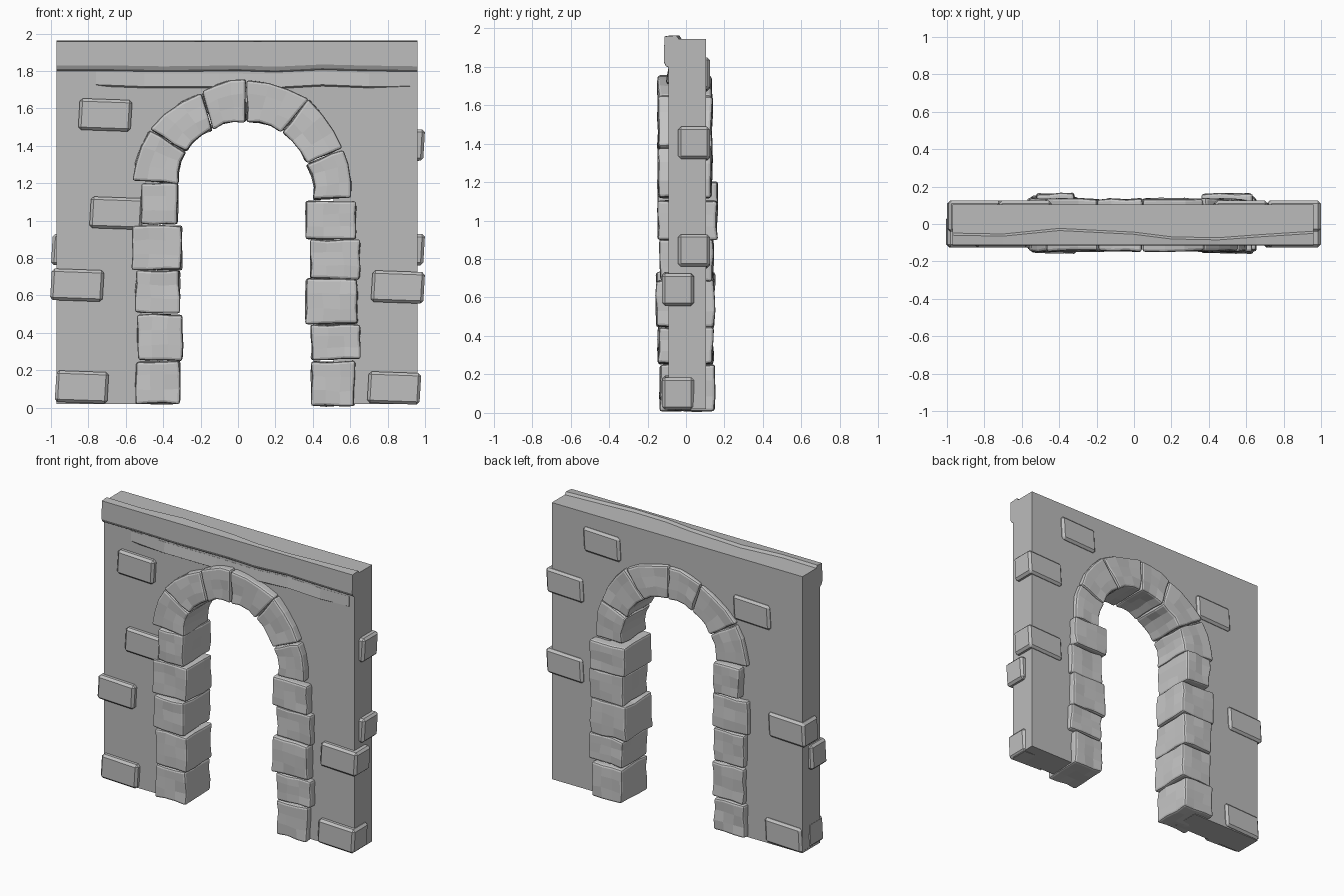
import bpy, bmesh, math, random
from mathutils import Vector

random.seed(4)
if "Cube" in bpy.data.objects:
    bpy.data.objects.remove(bpy.data.objects["Cube"])


def material(name, value):
    m = bpy.data.materials.new(name)
    m.use_nodes = True
    color = (value, value, value, 1)
    m.diffuse_color = color
    m.node_tree.nodes["Principled BSDF"].inputs["Base Color"].default_value = color
    return m


WALL = material("wall grey", 0.50)
STONE = material("arch stone grey", 0.56)
BRICK = material("brick grey", 0.52)


def finish(name, bm, mat, bevel=0, segments=2):
    bmesh.ops.recalc_face_normals(bm, faces=bm.faces)
    mesh = bpy.data.meshes.new(name)
    bm.to_mesh(mesh)
    bm.free()
    mesh.materials.append(mat)
    ob = bpy.data.objects.new(name, mesh)
    bpy.context.collection.objects.link(ob)
    if bevel:
        mod = ob.modifiers.new("worn edges", "BEVEL")
        mod.width = bevel
        mod.segments = segments
        mod.limit_method = "ANGLE"
        mod.angle_limit = math.radians(45)
    return ob


# Wall slab with an arched opening running behind the arch stones
outline = [(0.51, 0.02), (0.96, 0.02), (0.96, 1.945), (-0.97, 1.945),
           (-0.97, 0.02), (-0.43, 0.02)]
for i in range(13):
    a = math.pi * (1 - i / 12)
    outline.append((0.04 + 0.47 * math.cos(a), 1.18 + 0.45 * math.sin(a)))
bm = bmesh.new()
face = bm.faces.new([bm.verts.new((x, -0.09, z)) for x, z in outline])
side = bmesh.ops.extrude_face_region(bm, geom=[face])
bmesh.ops.translate(bm, vec=(0, 0.195, 0),
                    verts=[g for g in side["geom"] if isinstance(g, bmesh.types.BMVert)])
finish("wall", bm, WALL)


def sweep(name, sections, mat):
    """Skin a row of (x, [(y, z), ...]) cross-sections and cap the ends."""
    bm = bmesh.new()
    rings = [[bm.verts.new((x, y, z)) for y, z in ring] for x, ring in sections]
    for a, b in zip(rings, rings[1:]):
        for i in range(len(a)):
            j = (i + 1) % len(a)
            bm.faces.new((a[i], a[j], b[j], b[i]))
    bm.faces.new(rings[0])
    bm.faces.new(rings[-1])
    return finish(name, bm, mat)


# Uneven beam along the top front: x, back edge y, lower edge z
beam = []
for x, back, low in [(-0.97, -0.045, 1.80), (-0.7, -0.05, 1.80), (-0.4, -0.02, 1.795),
                     (0, -0.04, 1.80), (0.2, -0.065, 1.793), (0.45, -0.07, 1.805),
                     (0.65, -0.055, 1.80), (0.96, -0.035, 1.795)]:
    beam.append((x, [(-0.08, low - 0.005), (-0.105, low + 0.01), (-0.115, low + 0.03),
                     (-0.112, 1.957), (back - 0.015, 1.962), (back, 1.94), (-0.08, 1.93)]))
sweep("top_beam", beam, WALL)

# Thin tapering ledge below the beam
ledge = []
for x, out, low in [(-0.76, 0.001, 1.722), (-0.5, 0.014, 1.712), (-0.1, 0.013, 1.712),
                    (0.2, 0.009, 1.708), (0.45, 0.014, 1.722), (0.7, 0.012, 1.712),
                    (0.92, 0.001, 1.714)]:
    ledge.append((x, [(-0.085, low - 0.006), (-0.09 - out, low + 0.005),
                      (-0.091, low + 0.075), (-0.085, low + 0.075)]))
sweep("wall_ledge", ledge, WALL)


def stone(name, quad, front=-0.145, back=0.135, bulge=0.0):
    """Chiselled block; quad is inner/outer start then outer/inner end in x, z."""
    p = [Vector((x, 0, z)) for x, z in quad]
    mid = sum(p, Vector()) / 4
    p = [c + (mid - c).normalized() * 0.003 for c in p]
    outward = (p[1] + p[2] - p[0] - p[3]).normalized()
    bm = bmesh.new()
    bmesh.ops.create_cube(bm, size=1)
    bmesh.ops.subdivide_edges(bm, edges=bm.edges[:], cuts=2, use_grid_fill=True)
    for v in bm.verts:
        u, w, d = v.co.x + 0.5, v.co.z + 0.5, v.co.y + 0.5
        pos = p[0].lerp(p[1], u).lerp(p[3].lerp(p[2], u), w)
        pos += outward * bulge * 4 * w * (1 - w)
        pos.y = front + (back - front) * d
        v.co = pos + Vector([random.uniform(-0.006, 0.006) for _ in range(3)])
    finish(name, bm, STONE, 0.014)


# Jamb stones: x range, z range
left = [(-0.55, -0.31, 0.02, 0.25), (-0.54, -0.295, 0.25, 0.50), (-0.55, -0.31, 0.505, 0.735),
        (-0.57, -0.30, 0.735, 0.975), (-0.52, -0.32, 0.98, 1.205)]
right = [(0.39, 0.625, 0.008, 0.25), (0.39, 0.655, 0.255, 0.445), (0.36, 0.64, 0.445, 0.69),
         (0.385, 0.655, 0.685, 0.90), (0.36, 0.635, 0.90, 1.105)]
for label, stack in (("left", right), ("right", left)):
    for i, (x0, x1, z0, z1) in enumerate(stack):
        stone(f"{label}_jamb_stone_{i + 1}", [(x0, z0), (x1, z0), (x1, z1), (x0, z1)],
              -0.135 - 0.01 * (i % 3), 0.148 - 0.008 * (i % 2) + (0.015 if i == 4 else 0))

# Arch stones between joints: inner point, outer point
joints = [((-0.315, 1.195), (-0.565, 1.215)), ((-0.275, 1.365), (-0.475, 1.49)),
          ((-0.135, 1.485), (-0.20, 1.69)), ((0.045, 1.525), (0.045, 1.755)),
          ((0.235, 1.47), (0.38, 1.65)), ((0.365, 1.305), (0.565, 1.385)),
          ((0.40, 1.11), (0.61, 1.12))]
for i, (a, b) in enumerate(zip(joints, joints[1:])):
    stone(f"arch_stone_{i + 1}", [a[0], a[1], b[1], b[0]], bulge=0.018)

# Raised bricks: centre x, centre z, which face they stand out from
bricks = [(-0.71, 1.565, -1), (-0.65, 1.04, -1), (-0.86, 0.655, -1), (-0.835, 0.11, -1),
          (0.855, 0.645, -1), (0.835, 0.105, -1), (0.57, 1.76, 1), (0.855, 1.40, 1),
          (0.855, 0.84, 1), (-0.585, 1.595, 1), (-0.855, 0.85, 1), (-0.83, 0.11, 1)]
for i, (x, z, facing) in enumerate(bricks):
    bm = bmesh.new()
    bmesh.ops.create_cube(bm, size=1)
    tilt = 0.01 * facing
    for v in bm.verts:
        c = v.co
        v.co = (x + c.x * 0.28 + c.z * 0.01, facing * 0.042 + c.y * 0.165,
                z + c.z * 0.168 + c.x * tilt)
    finish(f"brick_{i + 1}", bm, BRICK, 0.015, 1)
